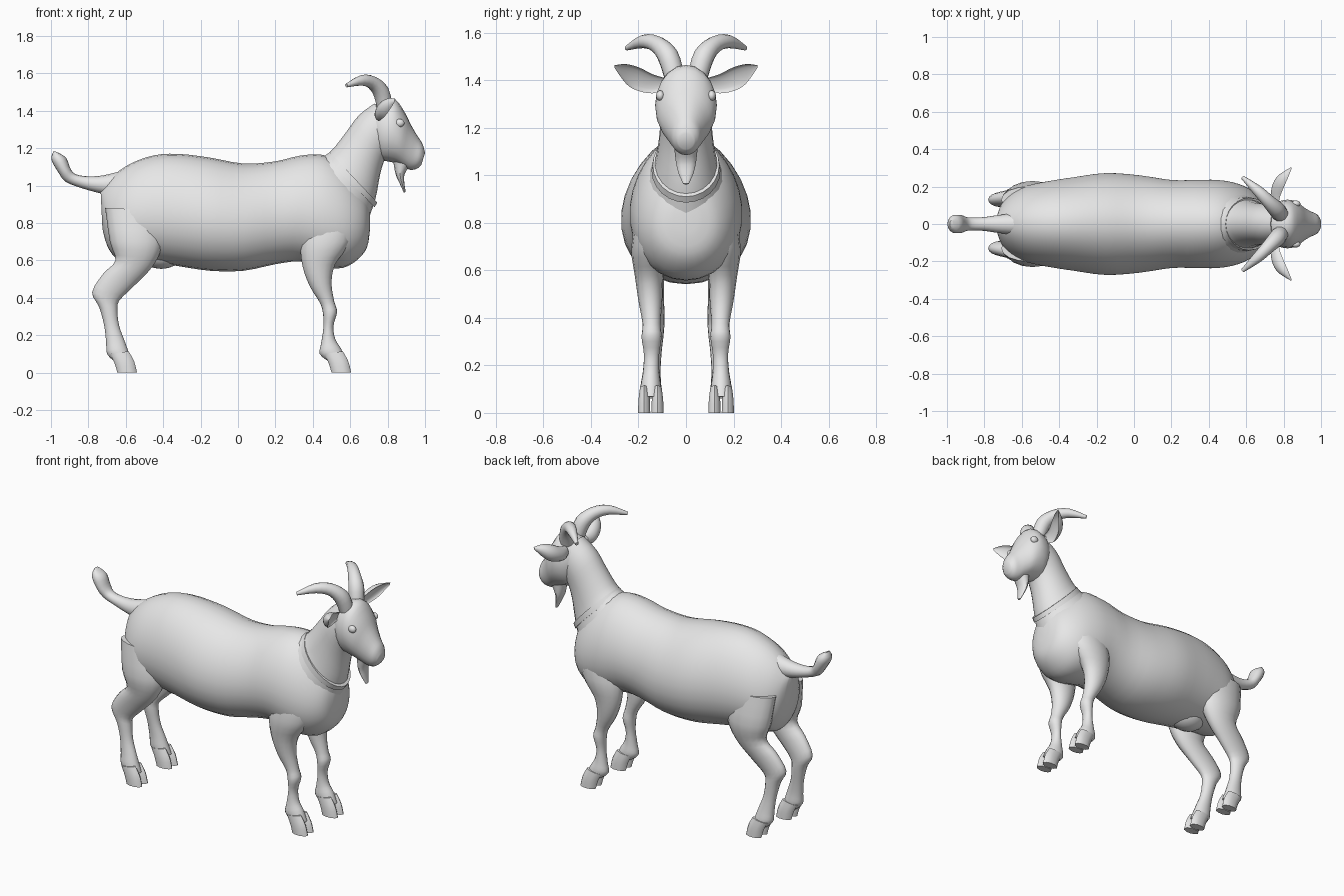
import bpy, bmesh, math
from mathutils import Vector

grey = bpy.data.materials.new("plain grey")
grey.diffuse_color = (0.8, 0.8, 0.8, 1)


def finish(name, bm):
    bmesh.ops.recalc_face_normals(bm, faces=bm.faces)
    me = bpy.data.meshes.new(name)
    bm.to_mesh(me)
    bm.free()
    me.materials.append(grey)
    me.polygons.foreach_set("use_smooth", [True] * len(me.polygons))
    me.set_sharp_from_angle(angle=math.radians(45))
    ob = bpy.data.objects.new(name, me)
    bpy.context.collection.objects.link(ob)


def flat(rows, y=0.0, s=1, dx=0.0):
    """Rows of (x1, z1, x2, z2, half width[, y]) become centre/axis rings."""
    out = []
    for r in rows:
        yy = s * (y + (r[5] if len(r) > 5 else 0))
        a, b = Vector((r[0] + dx, yy, r[1])), Vector((r[2] + dx, yy, r[3]))
        out.append(((a + b) / 2, (a - b) / 2, Vector((0, r[4], 0))))
    return out


def spline(p, q, r, t, k):
    return 0.5 * (2 * q + (r - p) * k + (2 * p - 5 * q + 4 * r - t) * k * k
                  + (3 * q - p - 3 * r + t) * k ** 3)


def loft(name, rings, n=18, steps=3, skew=0.0, dent=1.0):
    """Smooth skin through elliptical rings, closed at both ends."""
    last = len(rings) - 1
    fine = []
    for i in range(last):
        four = [rings[min(max(j, 0), last)] for j in range(i - 1, i + 3)]
        for k in range(steps):
            fine.append([spline(*[f[m] for f in four], k / steps) for m in range(3)])
    fine.append(rings[-1])
    bm = bmesh.new()
    loops = []
    for c, u, v in fine:
        loop = []
        for i in range(n):
            co, si = math.cos(math.tau * i / n), math.sin(math.tau * i / n)
            w = si * (1 - skew * co) * (dent if si > 0 else 1)
            loop.append(bm.verts.new(c + u * co + v * w))
        loops.append(loop)
    for a, b in zip(loops, loops[1:]):
        for i in range(n):
            j = (i + 1) % n
            bm.faces.new((a[i], a[j], b[j], b[i]))
    bm.faces.new(loops[0])
    bm.faces.new(loops[-1])
    finish(name, bm)


def ball(name, loc, size):
    bm = bmesh.new()
    bmesh.ops.create_uvsphere(bm, u_segments=16, v_segments=10, radius=1)
    for v in bm.verts:
        v.co = Vector([v.co[i] * size[i] + loc[i] for i in range(3)])
    finish(name, bm)


# Trunk, widest below the middle
loft("body", flat([
    (-.735, .98, -.725, .77, .05), (-.715, 1.0, -.70, .68, .11),
    (-.66, 1.06, -.65, .61, .165), (-.57, 1.12, -.57, .60, .205),
    (-.45, 1.162, -.45, .59, .23), (-.32, 1.17, -.32, .57, .25),
    (-.15, 1.15, -.15, .545, .272), (.03, 1.118, .03, .545, .26),
    (.2, 1.13, .2, .58, .235), (.33, 1.16, .33, .595, .235),
    (.45, 1.165, .45, .565, .235), (.55, 1.12, .56, .56, .215),
    (.63, 1.04, .64, .605, .175), (.68, .97, .69, .67, .12),
    (.705, .9, .705, .76, .05)]), n=28, skew=.12)

# Neck and collar
loft("neck", flat([
    (.40, 1.13, .69, .80, .17), (.49, 1.178, .735, .93, .13),
    (.57, 1.275, .76, 1.06, .112), (.645, 1.375, .79, 1.15, .108),
    (.73, 1.44, .84, 1.2, .10)]), n=22)
loft("collar", flat([(.465, 1.155, .73, .885, .145), (.49, 1.18, .745, .91, .14)]),
     n=24, steps=1)

# Head and beard
loft("head", flat([
    (.715, 1.42, .735, 1.18, .09), (.77, 1.455, .765, 1.14, .118),
    (.84, 1.46, .80, 1.13, .13), (.89, 1.395, .845, 1.12, .12),
    (.925, 1.325, .885, 1.10, .092), (.96, 1.265, .92, 1.085, .07),
    (.988, 1.22, .955, 1.09, .056), (1.0, 1.175, .98, 1.11, .034)]), n=20)
loft("beard", flat([
    (.83, 1.13, .92, 1.11, .05), (.843, 1.06, .89, 1.06, .043),
    (.865, 1.01, .89, 1.01, .032), (.887, .962, .897, .966, .012)]), n=12)

# Tail with upturned tuft
loft("tail", flat([
    (-.62, 1.08, -.66, .94, .06), (-.72, 1.055, -.74, .96, .048),
    (-.80, 1.05, -.83, .985, .036), (-.865, 1.06, -.92, 1.02, .036),
    (-.895, 1.09, -.96, 1.07, .048), (-.92, 1.15, -.998, 1.14, .048),
    (-.965, 1.178, -.985, 1.186, .02)]), n=14)

ball("udder", (-.41, 0, .645), (.12, .1, .09))

front = [
    (.37, .88, .63, .88, .06, .14), (.335, .70, .60, .70, .075, .155),
    (.345, .57, .52, .58, .06, .155), (.385, .46, .50, .48, .05, .15),
    (.44, .37, .515, .38, .038, .145), (.455, .31, .53, .325, .042, .145),
    (.457, .24, .51, .25, .032, .145), (.445, .16, .52, .18, .035, .147),
    (.437, .10, .55, .13, .043, .148), (.485, .06, .575, .07, .04, .148)]
hind = [
    (-.71, .88, -.42, .87, .07, .13), (-.685, .70, -.40, .70, .08, .15),
    (-.655, .60, -.455, .57, .06, .15), (-.72, .53, -.56, .46, .047, .14),
    (-.78, .43, -.635, .385, .04, .13), (-.742, .35, -.645, .33, .037, .13),
    (-.715, .25, -.635, .25, .032, .135), (-.705, .16, -.61, .18, .035, .142),
    (-.70, .10, -.59, .125, .042, .146), (-.66, .06, -.57, .07, .04, .148)]
toe = [(.46, .10, .56, .115, .018), (.485, .05, .59, .06, .025), (.50, 0, .605, 0, .027)]

for side, s in (("left", 1), ("right", -1)):
    # Legs and cloven hooves
    loft(side + "_front_leg", flat(front, s=s), n=16)
    loft(side + "_hind_leg", flat(hind, s=s), n=16)
    for end, dx in (("front", 0), ("hind", -1.145)):
        for part, y in (("inner", .12), ("outer", .176)):
            loft(f"{side}_{end}_{part}_hoof", flat(toe, y, s, dx), n=10)

    # Horn sweeping up, back and outward
    horn = [(.785, .05, 1.42, .043), (.765, .075, 1.50, .045), (.72, .12, 1.55, .036),
            (.66, .18, 1.563, .028), (.58, .25, 1.535, .01)]
    pts = [Vector((x, s * y, z)) for x, y, z, r in horn]
    rings = []
    for i, p in enumerate(pts):
        d = (pts[min(i + 1, 4)] - pts[max(i - 1, 0)]).normalized()
        u = d.cross(Vector((1, s * .9, 0))).normalized()
        rings.append((p, u * horn[i][3], d.cross(u) * horn[i][3]))
    loft(side + "_horn", rings, n=12)

    # Ear, hollow towards the front
    ear = [(.765, .09, 1.385, .025), (.765, .14, 1.385, .04), (.785, .2, 1.405, .05),
           (.81, .25, 1.425, .042), (.842, .30, 1.457, .006)]
    loft(side + "_ear", [(Vector((x, s * y, z)), Vector((.35 * r, 0, r)),
                          Vector((.8 * r, -s * .3 * r, -.3 * r)))
                         for x, y, z, r in ear], n=14, dent=-.4)

    ball(side + "_eye", (.865, s * .108, 1.335), (.025, .018, .022))
